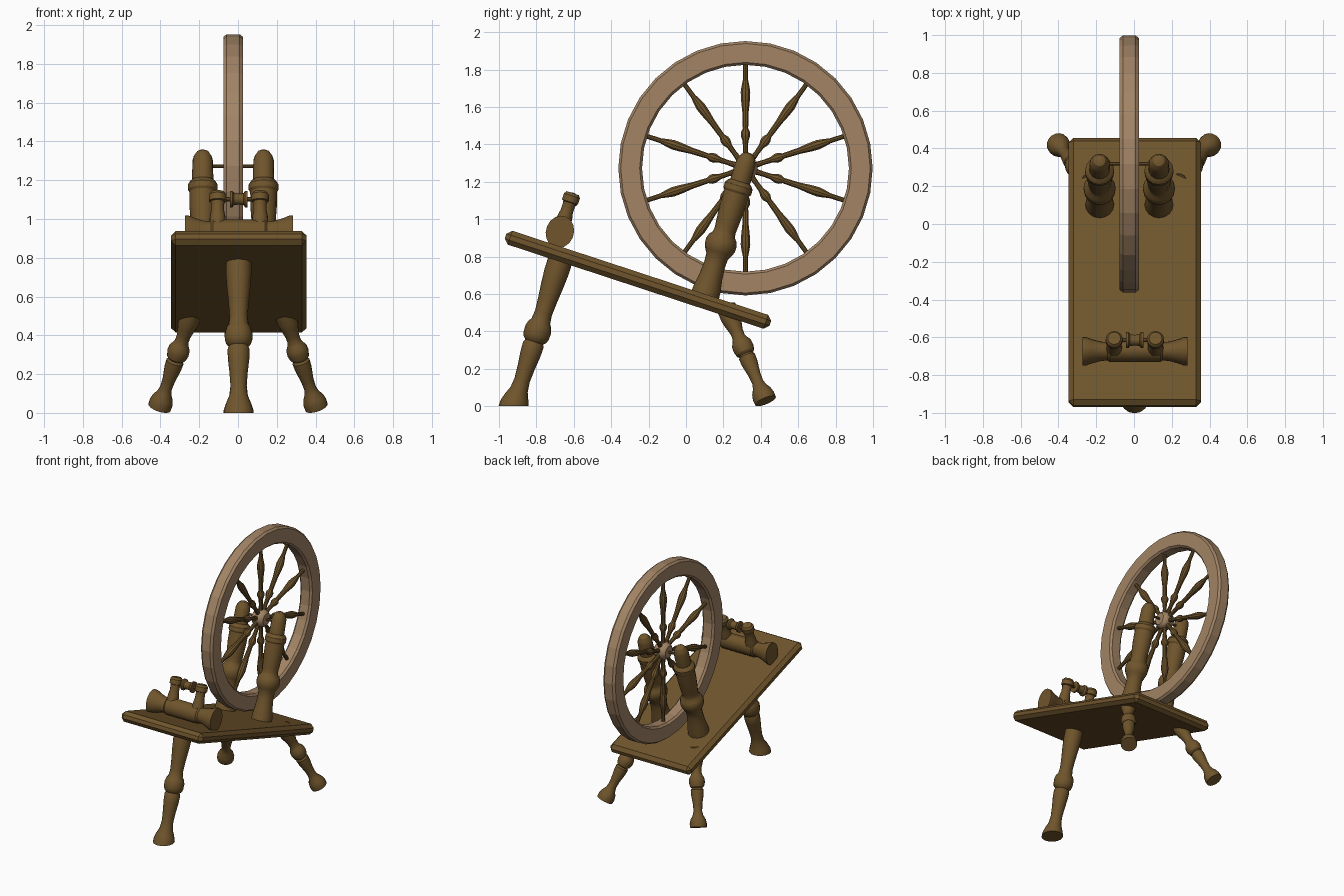
import bpy, bmesh, math
from mathutils import Vector, Matrix

if "Cube" in bpy.data.objects:
    bpy.data.objects.remove(bpy.data.objects["Cube"])

def material(name, col):
    m = bpy.data.materials.new(name)
    m.diffuse_color = (*col, 1)
    m.use_nodes = True
    m.node_tree.nodes["Principled BSDF"].inputs["Base Color"].default_value = m.diffuse_color
    return m

WOOD = material("dark_wood", (0.16, 0.09, 0.025))
PALE = material("pale_wood", (0.36, 0.23, 0.13))
WX = -0.025                      # wheel plane
HUB = Vector((WX, 0.318, 1.272))
TILT = math.radians(-18.2)       # bench slope

def finish(name, bm, mat, smooth=True):
    bmesh.ops.recalc_face_normals(bm, faces=bm.faces)
    me = bpy.data.meshes.new(name)
    bm.to_mesh(me)
    bm.free()
    me.materials.append(mat)
    ob = bpy.data.objects.new(name, me)
    bpy.context.collection.objects.link(ob)
    if smooth:
        bpy.ops.object.select_all(action='DESELECT')
        ob.select_set(True)
        bpy.context.view_layer.objects.active = ob
        bpy.ops.object.shade_smooth_by_angle(angle=math.radians(32))
    return ob

def lathe(name, p0, p1, profile, sides=16, mat=WOOD, floor=False, stretch=None):
    """Turned part from p0 to p1; profile is (fraction along axis, radius)."""
    p0, p1 = Vector(p0), Vector(p1)
    rot = (p1 - p0).to_track_quat('Z', 'Y').to_matrix()
    length = (p1 - p0).length
    bm = bmesh.new()
    rings = []
    for t, r in profile:
        rings.append([bm.verts.new(p0 + rot @ Vector((
            r * math.cos(math.tau * i / sides), r * math.sin(math.tau * i / sides), t * length)))
            for i in range(sides)])
    for a, b in zip(rings, rings[1:]):
        for i in range(sides):
            j = (i + 1) % sides
            bm.faces.new((a[i], a[j], b[j], b[i]))
    bm.faces.new(rings[0])
    bm.faces.new(rings[-1])
    if stretch:                  # oval section along a given direction
        d, k = stretch
        for v in bm.verts:
            v.co += d * ((v.co - p0).dot(d) * (k - 1))
    if floor:                    # cut flat on the ground
        cut = bmesh.ops.bisect_plane(bm, geom=bm.verts[:] + bm.edges[:] + bm.faces[:],
                                     plane_co=(0, 0, 0), plane_no=(0, 0, -1), clear_outer=True)
        bmesh.ops.holes_fill(bm, edges=[e for e in bm.edges if e.is_boundary])
    return finish(name, bm, mat)

# sloping bench with chamfered edges
bm = bmesh.new()
bmesh.ops.create_cube(bm, size=1, matrix=Matrix.Translation((0.004, -0.257, 0.676))
                      @ Matrix.Rotation(TILT, 4, 'X') @ Matrix.Diagonal((0.70, 1.49, 0.078, 1)))
bmesh.ops.bevel(bm, geom=bm.edges[:], offset=0.025, segments=1, affect='EDGES')
finish("bench", bm, WOOD, smooth=False)

# front leg
lathe("front_leg", (0.003, -0.93, -0.03), (0.003, -0.66, 0.82),
      [(0, .078), (.05, .077), (.09, .066), (.14, .048), (.20, .042), (.28, .047), (.36, .055),
       (.42, .057), (.44, .05), (.455, .064), (.48, .071), (.52, .072), (.55, .064), (.57, .052),
       (.62, .047), (.70, .052), (.80, .061), (.88, .066), (1, .066)], floor=True)

# pair of splayed rear legs
for s, side in ((-1, "left"), (1, "right")):
    lathe(f"rear_leg_{side}", (s * .405, .425, .028), (s * .235, .215, .53),
          [(0, .06), (.05, .061), (.10, .054), (.15, .038), (.20, .031), (.28, .033), (.40, .044),
           (.47, .046), (.49, .038), (.51, .05), (.56, .057), (.61, .055), (.65, .042), (.68, .035),
           (.74, .036), (.82, .047), (.88, .054), (1, .054)])

# two leaning wheel posts
for x, side in ((WX - .157, "left"), (WX + .157, "right")):
    lathe(f"wheel_post_{side}", (x, .100, .585), (x, .337, 1.355),
          [(0, .077), (.06, .074), (.14, .063), (.22, .058), (.28, .06), (.31, .074), (.34, .084),
           (.38, .085), (.41, .076), (.43, .062), (.46, .058), (.50, .061), (.62, .068), (.72, .069),
           (.735, .077), (.77, .077), (.79, .066), (.80, .055), (.93, .053), (.96, .046),
           (.99, .030), (1, .012)])

# wheel rim: chamfered section swept round the axle
section = [(.68, -.034), (.68, .034), (.667, .051), (.566, .051),
           (.553, .036), (.553, -.036), (.566, -.051), (.667, -.051)]
bm = bmesh.new()
N = 32
rings = [[bm.verts.new(HUB + Vector((x, r * math.cos(math.tau * i / N), r * math.sin(math.tau * i / N))))
          for r, x in section] for i in range(N)]
for i in range(N):
    a, b = rings[i], rings[(i + 1) % N]
    for k in range(8):
        bm.faces.new((a[k], a[k - 1], b[k - 1], b[k]))
finish("wheel_rim", bm, PALE, smooth=False)

# hub and axle
lathe("wheel_hub", HUB - Vector((.05, 0, 0)), HUB + Vector((.05, 0, 0)),
      [(0, .045), (.15, .06), (.3, .065), (.7, .065), (.85, .06), (1, .045)], mat=PALE)
lathe("axle", HUB - Vector((.157, 0, 0)), HUB + Vector((.157, 0, 0)), [(0, .009), (1, .009)], 8)

# ten turned spokes
for i in range(10):
    a = math.tau * i / 10
    d = Vector((0, math.sin(a), math.cos(a)))
    lathe(f"spoke_{i + 1}", HUB + d * .04, HUB + d * .565,
          [(0, .018), (.12, .014), (.20, .016), (.25, .026), (.29, .026), (.33, .015), (.36, .016),
           (.50, .018), (.62, .025), (.70, .027), (.76, .022), (.83, .014), (1, .013)], 10)

# turned crossbar on the bench front
lean = Vector((0, math.sin(-TILT), math.cos(TILT)))
lathe("crossbar", (-.273, -.674, .932), (.284, -.674, .932),
      [(0, .075), (.03, .075), (.09, .063), (.18, .05), (.24, .048), (.26, .056), (.74, .056),
       (.76, .048), (.82, .05), (.91, .063), (.97, .075), (1, .075)], stretch=(lean, 1.17))

# bobbin posts, spindle and bobbin
for x, side in ((-.105, "left"), (.114, "right")):
    base = Vector((x, -.664, .96))
    lathe(f"bobbin_post_{side}", base, base + lean * .188,
          [(0, .044), (.3, .04), (.45, .034), (.65, .034), (.72, .036), (.74, .045), (.92, .045), (1, .034)])
lathe("spindle", (-.105, -.615, 1.102), (.114, -.615, 1.102), [(0, .011), (1, .011)], 8)
lathe("bobbin", (-.042, -.615, 1.102), (.05, -.615, 1.102),
      [(0, .042), (.14, .042), (.24, .031), (.5, .028), (.76, .031), (.86, .042), (1, .042)])
